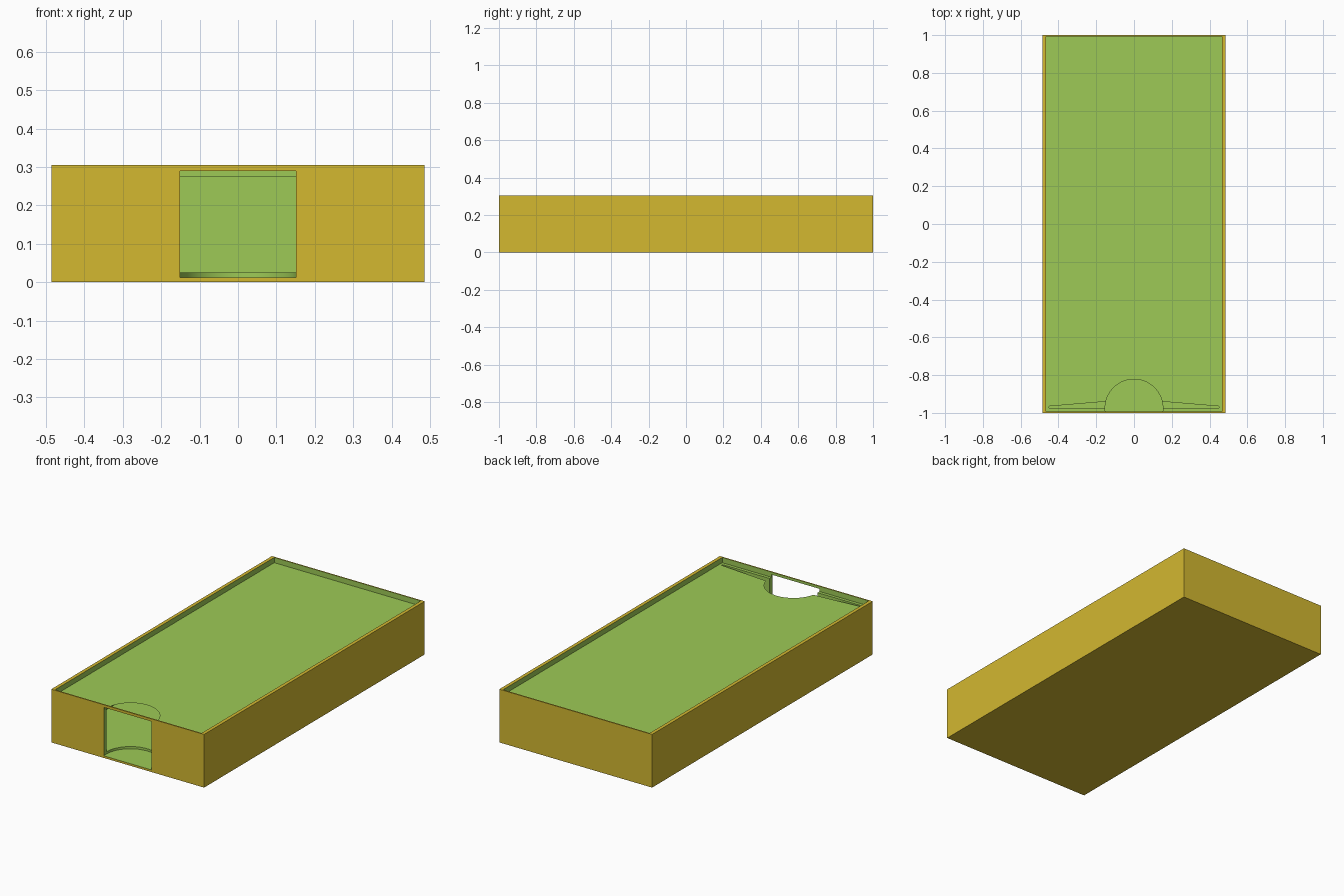
import bpy
import math

cube = bpy.data.objects.get("Cube")
if cube:
    bpy.data.objects.remove(cube, do_unlink=True)


def srgb(value):
    value /= 255
    return value / 12.92 if value <= 0.04045 else ((value + 0.055) / 1.055) ** 2.4


def make_material(name, rgb):
    mat = bpy.data.materials.new(name)
    color = [srgb(c) for c in rgb] + [1.0]
    mat.diffuse_color = color
    mat.use_nodes = True
    mat.node_tree.nodes["Principled BSDF"].inputs["Base Color"].default_value = color
    return mat


GOLD = make_material("gold", (211, 184, 48))
GREEN = make_material("green", (157, 202, 86))

HALF_X, HALF_Y, HEIGHT = 0.485, 1.0, 0.305
CAVITY_X, CAVITY_Y = 0.45, 0.975
FLOOR, LEDGE = 0.025, 0.275
NOTCH_Y, NOTCH_R = -0.975, 0.153


def make_box(name, half_x, half_y, low, high):
    bpy.ops.mesh.primitive_cube_add(size=2, location=(0, 0, (low + high) / 2))
    obj = bpy.context.object
    obj.name = name
    obj.scale = (half_x, half_y, (high - low) / 2)
    bpy.ops.object.transform_apply(location=True, rotation=False, scale=True)
    return obj


def cut(target, cutter):
    mod = target.modifiers.new("cut", "BOOLEAN")
    mod.operation = "DIFFERENCE"
    mod.solver = "EXACT"
    mod.object = cutter
    bpy.context.view_layer.objects.active = target
    bpy.ops.object.modifier_apply(modifier=mod.name)
    bpy.data.objects.remove(cutter, do_unlink=True)


# Box body: shallow top recess, ledge, deep cavity and round finger opening
body = make_box("box_body", HALF_X, HALF_Y, 0, HEIGHT)
cut(body, make_box("recess_cutter", 0.465, 0.993, LEDGE, 0.4))
cut(body, make_box("cavity_cutter", CAVITY_X, CAVITY_Y, FLOOR, 0.35))
low, high = 0.012, 0.29
bpy.ops.mesh.primitive_cylinder_add(vertices=96, radius=NOTCH_R, depth=high - low,
                                    location=(0, NOTCH_Y, (low + high) / 2))
cut(body, bpy.context.object)

# Outside and rim are gold, every cut surface is green
body.data.materials.clear()
body.data.materials.append(GOLD)
body.data.materials.append(GREEN)
for face in body.data.polygons:
    c, n = face.center, face.normal
    outside = (abs(c.x) > HALF_X - 0.001 and abs(n.x) > 0.9
               or abs(c.y) > HALF_Y - 0.001 and abs(n.y) > 0.9
               or (c.z < 0.001 or c.z > HEIGHT - 0.001) and abs(n.z) > 0.9)
    face.material_index = 0 if outside else 1

# Thin cover sheet over the cavity, with a finger notch and tapered front slits
start = math.asin((-0.94 - NOTCH_Y) / NOTCH_R)
steps = 48
outline = [(CAVITY_X, CAVITY_Y), (-CAVITY_X, CAVITY_Y), (-CAVITY_X, -0.965)]
for i in range(steps + 1):
    a = math.pi - start - (math.pi - 2 * start) * i / steps
    outline.append((NOTCH_R * math.cos(a), NOTCH_Y + NOTCH_R * math.sin(a)))
outline.append((CAVITY_X, -0.965))
mesh = bpy.data.meshes.new("cover_sheet")
mesh.from_pydata([(x, y, LEDGE) for x, y in outline], [], [range(len(outline))])
mesh.materials.append(GREEN)
sheet = bpy.data.objects.new("cover_sheet", mesh)
bpy.context.collection.objects.link(sheet)

# Smooth the round notch while keeping the box edges sharp
bpy.ops.object.select_all(action="DESELECT")
body.select_set(True)
bpy.context.view_layer.objects.active = body
bpy.ops.object.shade_smooth_by_angle(angle=math.radians(30))
